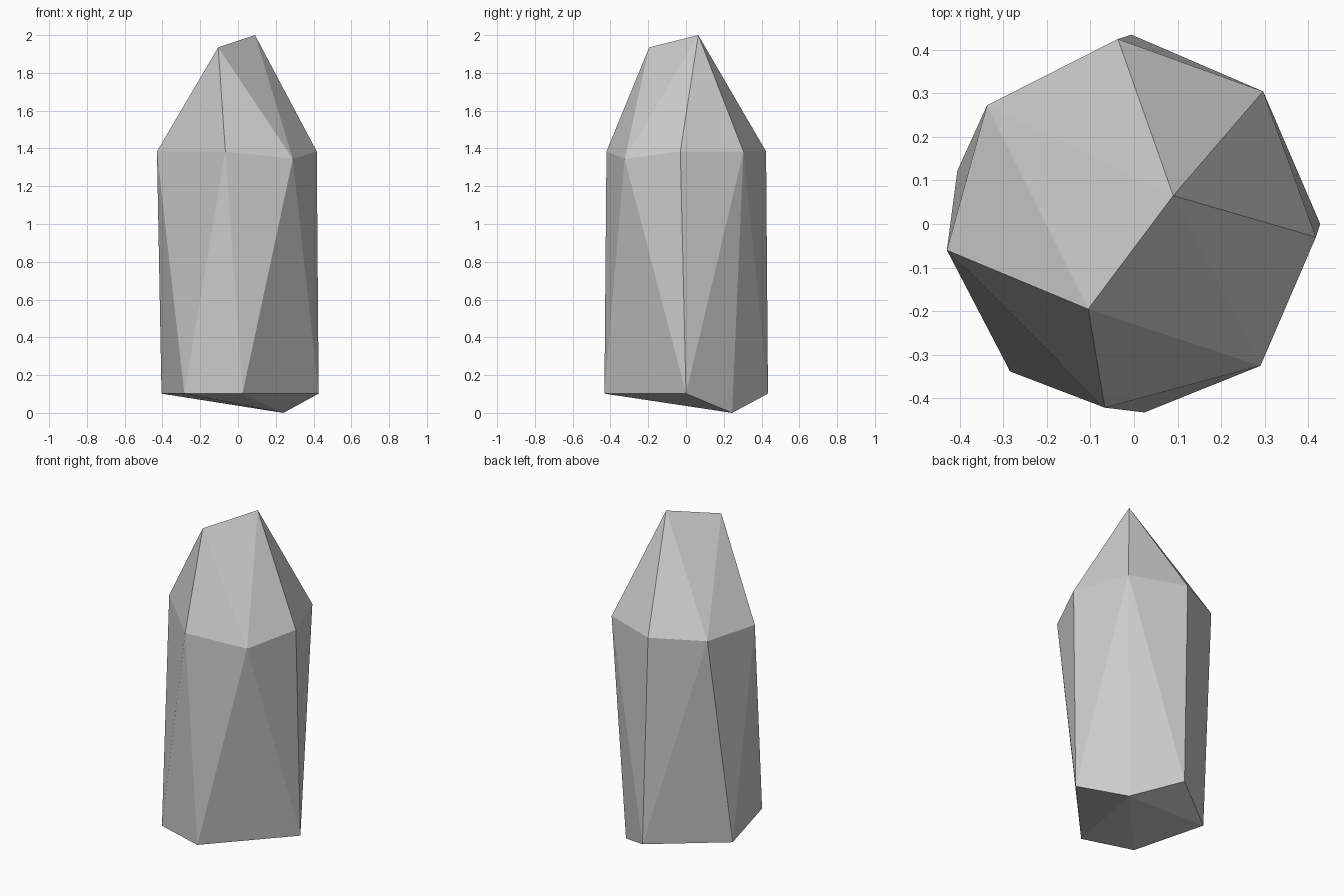
import bpy, bmesh

if "Cube" in bpy.data.objects:
    bpy.data.objects.remove(bpy.data.objects["Cube"])

# Cut crystal: convex hull around a tip ridge, a shoulder ring and a base ring
tip_ridge = [(0.09, 0.065, 2.0), (-0.105, -0.195, 1.935)]

shoulder_z = 1.384
shoulder = [(x, y, shoulder_z) for x, y in (
    (-0.429, -0.06), (-0.337, 0.272), (-0.037, 0.424),
    (0.296, 0.304), (0.417, -0.03), (-0.067, -0.421))]
shoulder.append((0.29, -0.325, 1.345))      # slightly dropped corner

base_z = 0.102
base = [(x, y, base_z) for x, y in (
    (0.427, 0.0), (-0.006, 0.434), (-0.405, 0.122),
    (-0.284, -0.338), (0.024, -0.432))]
base.append((0.24, 0.244, 0.0))             # lowest point

bm = bmesh.new()
for co in tip_ridge + shoulder + base:
    bm.verts.new(co)
bmesh.ops.convex_hull(bm, input=bm.verts[:])
bmesh.ops.recalc_face_normals(bm, faces=bm.faces[:])

mesh = bpy.data.meshes.new("crystal")
bm.to_mesh(mesh)
bm.free()
crystal = bpy.data.objects.new("crystal", mesh)
bpy.context.collection.objects.link(crystal)
